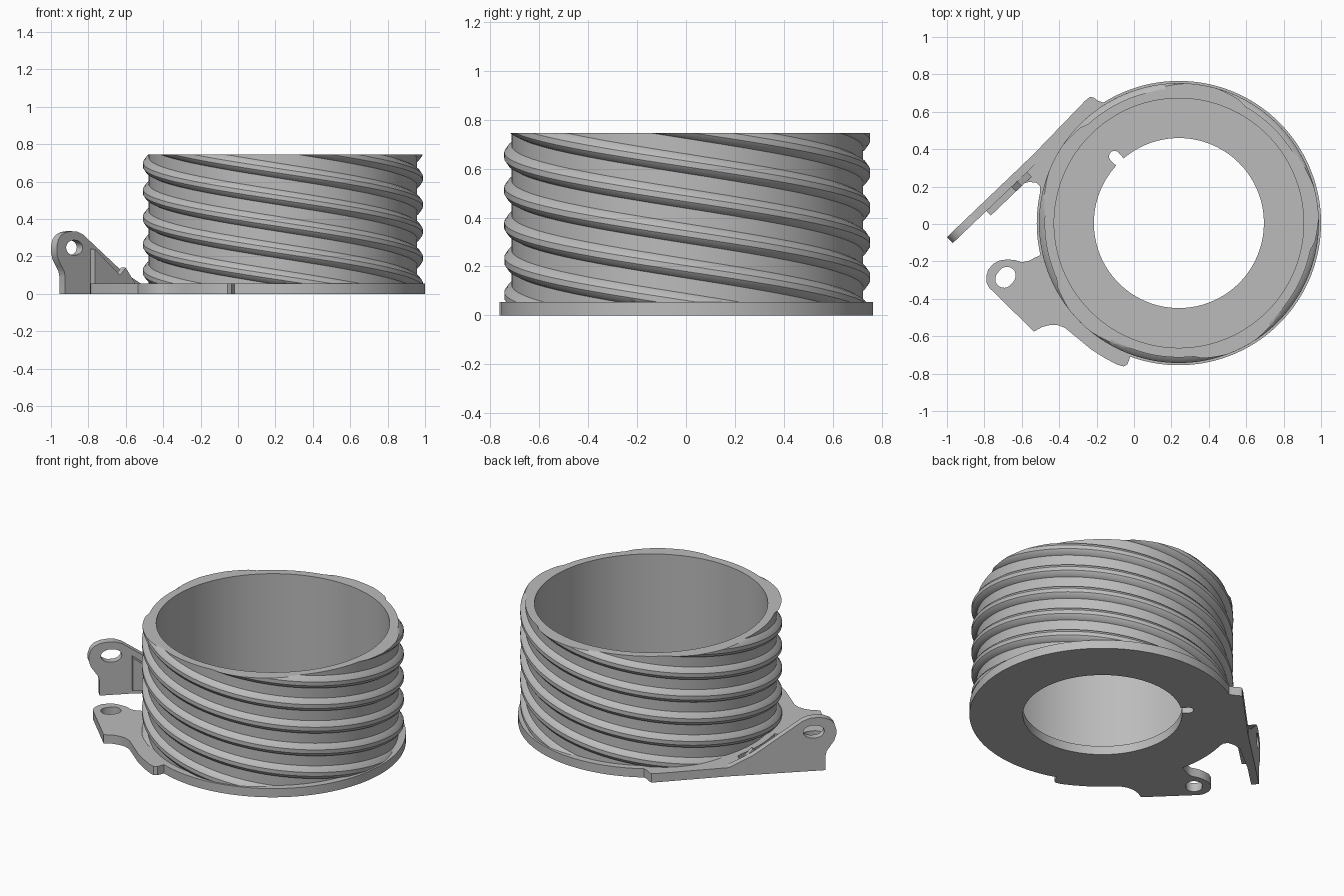
import bpy, bmesh, math
from mathutils import Matrix, Vector

if "Cube" in bpy.data.objects:
    bpy.data.objects.remove(bpy.data.objects["Cube"])

CX, CY = 0.24, 0.005          # axis of the threaded sleeve
FLOOR, TOP = 0.055, 0.745
grey = bpy.data.materials.new("satin grey")
grey.diffuse_color = (0.5, 0.5, 0.5, 1)
grey.use_nodes = True
grey.node_tree.nodes["Principled BSDF"].inputs["Base Color"].default_value = grey.diffuse_color


def finish(ob, angle=30):
    ob.data.materials.clear()
    ob.data.materials.append(grey)
    bpy.ops.object.select_all(action='DESELECT')
    ob.select_set(True)
    bpy.context.view_layer.objects.active = ob
    bpy.ops.object.shade_smooth_by_angle(angle=math.radians(angle))


def arc(r, a0, a1, n, cx=CX, cy=CY):
    return [(cx + r * math.cos(math.radians(a0 + (a1 - a0) * i / n)),
             cy + r * math.sin(math.radians(a0 + (a1 - a0) * i / n))) for i in range(n + 1)]


def slot(cx, cy, half, r, ang):
    """Rounded slot outline."""
    dx, dy = half * math.cos(math.radians(ang)), half * math.sin(math.radians(ang))
    return (arc(r, ang - 90, ang + 90, 12, cx + dx, cy + dy)
            + arc(r, ang + 90, ang + 270, 12, cx - dx, cy - dy))


def plate(name, outlines, thick, matrix):
    """Flat plate from an outline with holes, centred on its thickness."""
    cu = bpy.data.curves.new(name, 'CURVE')
    cu.dimensions, cu.fill_mode, cu.extrude = '2D', 'BOTH', thick / 2
    for pts in outlines:
        sp = cu.splines.new('POLY')
        sp.points.add(len(pts) - 1)
        for p, (x, y) in zip(sp.points, pts):
            p.co = (x, y, 0, 1)
        sp.use_cyclic_u = True
    tmp = bpy.data.objects.new(name + "_curve", cu)
    bpy.context.collection.objects.link(tmp)
    bpy.context.view_layer.update()
    me = bpy.data.meshes.new_from_object(tmp.evaluated_get(bpy.context.evaluated_depsgraph_get()))
    bpy.data.objects.remove(tmp)
    bm = bmesh.new()
    bm.from_mesh(me)
    bmesh.ops.remove_doubles(bm, verts=bm.verts, dist=1e-5)
    bmesh.ops.transform(bm, matrix=matrix, verts=bm.verts)
    bmesh.ops.recalc_face_normals(bm, faces=bm.faces)
    bm.to_mesh(me)
    bm.free()
    me.name = name
    ob = bpy.data.objects.new(name, me)
    bpy.context.collection.objects.link(ob)
    finish(ob)


# Base flange with two ears, central opening, key notch and bolt slot
upper_ear = [(-0.19, 0.658), (-0.215, 0.675), (-0.235, 0.68), (-0.26, 0.66), (-0.54, 0.37),
             (-0.82, 0.10), (-0.79, 0.07), (-0.61, 0.213), (-0.56, 0.225), (-0.52, 0.22), (-0.502, 0.20)]
lower_ear = [(-0.53, -0.18), (-0.565, -0.198), (-0.6, -0.205), (-0.64, -0.192), (-0.68, -0.19),
             (-0.72, -0.195), (-0.755, -0.215), (-0.78, -0.245), (-0.79, -0.28), (-0.788, -0.315),
             (-0.775, -0.34), (-0.535, -0.575), (-0.49, -0.55), (-0.45, -0.54), (-0.41, -0.54),
             (-0.37, -0.555), (-0.29, -0.62), (-0.23, -0.67), (-0.16, -0.715), (-0.09, -0.752),
             (-0.055, -0.762), (-0.035, -0.75)]
outline = arc(0.76, -110, 122, 110) + upper_ear + arc(0.76, 167.5, 193, 12) + lower_ear
nx, ny = CX + 0.495 * math.cos(math.radians(134)), CY + 0.495 * math.sin(math.radians(134))
opening = arc(0.4545, 137.5, 490.5, 120) + arc(0.03, 44, 224, 10, nx, ny)
bolt_slot = slot(-0.687, -0.285, 0.012, 0.047, 50)
plate("base_flange", [outline, opening, bolt_slot], FLOOR, Matrix.Translation((0, 0, FLOOR / 2)))

# Upright lug on the slanted edge, with a thicker gusset behind it
U = Vector((0.723, 0.691, 0)).normalized()
Z = Vector((0, 0, 1))
N = U.cross(Z)


def upright(name, outlines, offset, thick):
    m = Matrix((U, Z, N)).transposed().to_4x4()
    m.translation = Vector((-0.54, 0.37, 0)) + N * (offset + thick / 2)
    plate(name, [[((x + 0.54) / U.x, z) for x, z in o] for o in outlines], thick, m)


lug = [(-0.955, 0), (-0.955, 0.09), (-0.96, 0.12), (-0.975, 0.15), (-0.992, 0.185), (-1, 0.22),
       (-1, 0.255), (-0.992, 0.29), (-0.975, 0.315), (-0.95, 0.33), (-0.92, 0.335), (-0.89, 0.333),
       (-0.86, 0.318), (-0.65, 0.12), (-0.55, 0.055), (-0.55, 0)]
upright("upright_lug", [lug, slot(-0.906, 0.247, 0.004, 0.04, 0)], 0, 0.045)
gusset = [(-0.82, 0.03), (-0.82, 0.24), (-0.685, 0.10), (-0.655, 0.14), (-0.60, 0.05), (-0.60, 0.03)]
upright("lug_gusset", [gusset], 0.044, 0.035)


def mesh_object(name, bm, angle=30):
    bmesh.ops.recalc_face_normals(bm, faces=bm.faces)
    me = bpy.data.meshes.new(name)
    bm.to_mesh(me)
    bm.free()
    ob = bpy.data.objects.new(name, me)
    ob.location = (CX, CY, 0)
    bpy.context.collection.objects.link(ob)
    finish(ob, angle)


def skin(bm, rings, closed):
    """Bridge equal rings of points with quads."""
    vs = [[bm.verts.new(p) for p in r] for r in rings]
    k = len(vs[0])
    for i in range(len(vs) if closed else len(vs) - 1):
        a, b = vs[i], vs[(i + 1) % len(vs)]
        for j in range(k):
            bm.faces.new((a[j], a[(j + 1) % k], b[(j + 1) % k], b[j]))


def ring(profile, t, z=0):
    return [(r * math.cos(t), r * math.sin(t), z + dz) for dz, r in profile]


# Sleeve wall
bm = bmesh.new()
wall = [(0.05, 0.667), (TOP, 0.667), (TOP, 0.718), (0.05, 0.718)]
skin(bm, [ring(wall, math.tau * i / 144) for i in range(144)], True)
mesh_object("sleeve_wall", bm)

# Five-start rounded thread, trimmed flush with the sleeve top and the base
STARTS, LEAD = 5, 0.713
thread = [(-0.042, 0.712), (-0.032, 0.734), (-0.012, 0.748), (0.012, 0.748), (0.032, 0.734), (0.044, 0.712)]
for s in range(STARTS):
    bm = bmesh.new()
    phase = math.pi + math.tau * s / STARTS
    rings = []
    for i in range(-30, 161):
        t = math.tau * i / 144
        rings.append(ring(thread, phase + t, 0.69 - LEAD * t / math.tau))
    skin(bm, rings, False)
    for z, n in ((TOP, 1), (FLOOR - 0.005, -1)):
        geom = bm.verts[:] + bm.edges[:] + bm.faces[:]
        cut = bmesh.ops.bisect_plane(bm, geom=geom, plane_co=(0, 0, z), plane_no=(0, 0, n), clear_outer=True)
        edges = [e for e in cut['geom_cut'] if isinstance(e, bmesh.types.BMEdge)]
        bmesh.ops.triangle_fill(bm, edges=edges, use_beauty=True)
    mesh_object("thread_%d" % (s + 1), bm, 35)
